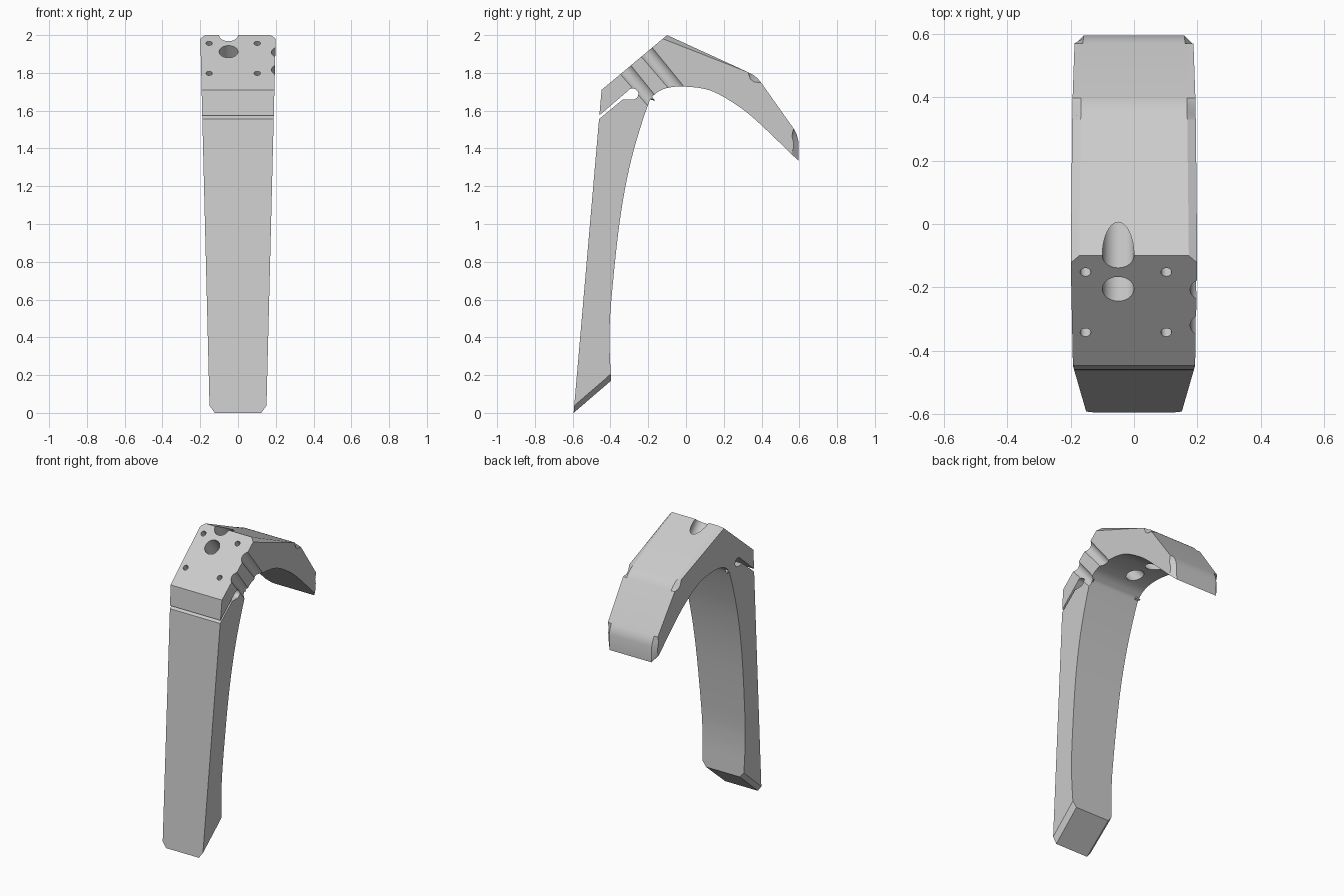
import bpy, bmesh, math
from mathutils import Vector, Matrix

cube = bpy.data.objects.get("Cube")
if cube:
    bpy.data.objects.remove(cube)

grey = bpy.data.materials.new("light grey")
grey.use_nodes = True
grey.diffuse_color = (0.6, 0.6, 0.6, 1)
grey.node_tree.nodes["Principled BSDF"].inputs["Base Color"].default_value = (0.6, 0.6, 0.6, 1)


def to_object(name, bm):
    bmesh.ops.recalc_face_normals(bm, faces=bm.faces[:])
    mesh = bpy.data.meshes.new(name)
    bm.to_mesh(mesh)
    bm.free()
    mesh.materials.append(grey)
    obj = bpy.data.objects.new(name, mesh)
    bpy.context.collection.objects.link(obj)
    return obj


def prism(profile, half_width):
    """Extrude a (y, z) outline across x; half_width depends on height."""
    bm = bmesh.new()
    sides = [[bm.verts.new((s * half_width(z), y, z)) for y, z in profile] for s in (-1, 1)]
    for loop in sides:
        bm.faces.new(loop)
    n = len(profile)
    for i in range(n):
        j = (i + 1) % n
        bm.faces.new((sides[0][i], sides[0][j], sides[1][j], sides[1][i]))
    return bm, sides


def smooth_path(points, steps=6):
    """Catmull-Rom curve through the points."""
    pts = [Vector(p) for p in points]
    pts = [2 * pts[0] - pts[1]] + pts + [2 * pts[-1] - pts[-2]]
    out = []
    for a, b, c, d in zip(pts, pts[1:], pts[2:], pts[3:]):
        for k in range(steps):
            t = k / steps
            out.append(0.5 * (2 * b + (c - a) * t + (2 * a - 5 * b + 4 * c - d) * t * t
                              + (3 * b - a - 3 * c + d) * t ** 3))
    return [tuple(p) for p in out + [pts[-2]]]


# Hook body: sloped mounting plate, tail and curved inner side
plate_low, plate_top = (-0.447, 1.71), (-0.10, 2.0)
front = [(-0.595, 0), plate_low, plate_top]
tail = [(0.33, 1.803), (0.355, 1.79), (0.378, 1.772), (0.398, 1.748),
        (0.57, 1.505), (0.586, 1.475), (0.595, 1.44)]
inner = smooth_path([(0.595, 1.335), (0.373, 1.547), (0.257, 1.637), (0.13, 1.706),
                     (0, 1.727), (-0.10, 1.72), (-0.167, 1.685), (-0.205, 1.62),
                     (-0.29, 1.34), (-0.35, 1.02), (-0.395, 0.6), (-0.405, 0.39),
                     (-0.397, 0.17)])
bm, sides = prism(front + tail + inner, lambda z: 0.15 + 0.025 * z)

# Chamfer every rim edge except those of the front and the plate
rim = []
for loop in sides:
    for i in range(2, len(loop)):
        rim.append(bm.edges.get((loop[i], loop[(i + 1) % len(loop)])))
bmesh.ops.bevel(bm, geom=rim, offset=0.027, offset_type='OFFSET', segments=1,
                profile=0.5, affect='EDGES', clamp_overlap=False)
body = to_object("hook_body", bm)


def cut(cutter):
    cutter.hide_render = True
    mod = body.modifiers.new("cut", 'BOOLEAN')
    mod.operation = 'DIFFERENCE'
    mod.solver = 'EXACT'
    mod.object = cutter
    bpy.context.view_layer.objects.active = body
    bpy.ops.object.modifier_apply(modifier=mod.name)
    bpy.data.objects.remove(cutter)


# Bores run square to the sloped plate
along = Vector((0, plate_top[0] - plate_low[0], plate_top[1] - plate_low[1])).normalized()
normal = Vector((0, -along.z, along.y))
turn = normal.to_track_quat('Z', 'Y').to_matrix().to_4x4()


def drill(name, x, y, radius, depth, segments=32):
    z = plate_low[1] + (y - plate_low[0]) * along.z / along.y
    above = 0.1
    centre = Vector((x, y, z)) + normal * (above - depth) / 2
    bm = bmesh.new()
    bmesh.ops.create_cone(bm, cap_ends=True, segments=segments, radius1=radius,
                          radius2=radius, depth=depth + above,
                          matrix=Matrix.Translation(centre) @ turn)
    cut(to_object(name, bm))


# Two large through bores
for y in (-0.205, -0.10):
    drill("large_bore", -0.05, y, 0.05, 0.5)

# Four small blind holes
for x in (-0.153, 0.102):
    for y in (-0.342, -0.152):
        drill("small_hole", x, y, 0.017, 0.07, 20)

# Two grooves on the left flank
for y in (-0.32, -0.208):
    drill("side_groove", 0.222, y, 0.045, 0.4)

# Clip slot with a rounded end
bulb = [(-0.283 + 0.031 * math.cos(math.radians(a)), 1.688 + 0.029 * math.sin(math.radians(a)))
        for a in range(-90, 151, 15)]
slot = [(-0.52, 1.506), (-0.335, 1.659)] + bulb + [(-0.52, 1.523)]
bm, _ = prism(slot, lambda z: 0.4)
cut(to_object("slot_cutter", bm))

# Smooth curves, sharp edges
bpy.ops.object.select_all(action='DESELECT')
body.select_set(True)
bpy.context.view_layer.objects.active = body
bpy.ops.object.shade_smooth_by_angle(angle=math.radians(25))
